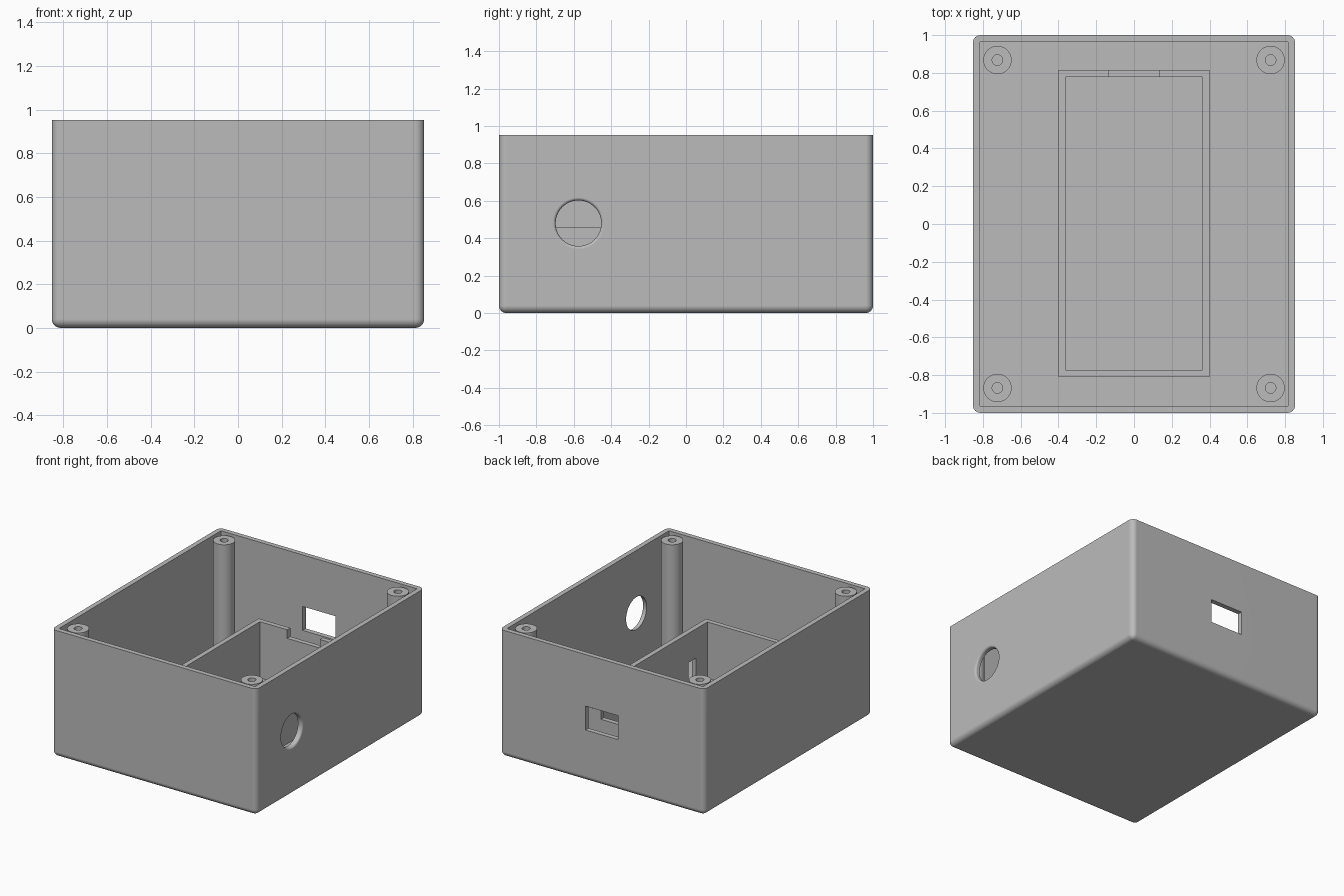
import bpy, bmesh, math
from mathutils import Matrix, Vector

if "Cube" in bpy.data.objects:
    bpy.data.objects.remove(bpy.data.objects["Cube"])

grey = bpy.data.materials.new("plain grey")
grey.use_nodes = True
colour = (0.5, 0.5, 0.5, 1)
grey.diffuse_color = colour
grey.node_tree.nodes["Principled BSDF"].inputs["Base Color"].default_value = colour

W, D, H, T = 0.853, 1.0, 0.953, 0.037   # half width, half depth, height, wall


def add(name, bm):
    bmesh.ops.recalc_face_normals(bm, faces=bm.faces)
    mesh = bpy.data.meshes.new(name)
    bm.to_mesh(mesh)
    bm.free()
    mesh.materials.append(grey)
    ob = bpy.data.objects.new(name, mesh)
    bpy.context.collection.objects.link(ob)
    return ob


def box(name, lo, hi, rounded=0):
    lo, hi = Vector(lo), Vector(hi)
    bm = bmesh.new()
    bmesh.ops.create_cube(bm, size=1)
    for v in bm.verts:
        v.co = (lo + hi) / 2 + v.co * (hi - lo)
    if rounded:   # every edge except the open top rim
        edges = [e for e in bm.edges if min(v.co.z for v in e.verts) < hi.z - 0.01]
        bmesh.ops.bevel(bm, geom=edges, offset=rounded, segments=6,
                        profile=0.5, affect='EDGES')
    return add(name, bm)


def lathe(name, profile, matrix):
    """Solid of revolution from (radius, height) points, capped at both ends."""
    n = 48
    bm = bmesh.new()
    rings = [[bm.verts.new((r * math.cos(2 * math.pi * i / n),
                            r * math.sin(2 * math.pi * i / n), z))
              for i in range(n)] for r, z in profile]
    for a, b in zip(rings, rings[1:]):
        for i in range(n):
            j = (i + 1) % n
            bm.faces.new((a[i], a[j], b[j], b[i]))
    bm.faces.new(rings[0])
    bm.faces.new(rings[-1])
    bm.transform(matrix)
    return add(name, bm)


def cut(ob, *cutters):
    bpy.context.view_layer.objects.active = ob
    for c in cutters:
        m = ob.modifiers.new("cut", 'BOOLEAN')
        m.operation, m.solver, m.object = 'DIFFERENCE', 'EXACT', c
        bpy.ops.object.modifier_apply(modifier=m.name)
        bpy.data.objects.remove(c)


def finish(ob):
    bpy.ops.object.select_all(action='DESELECT')
    ob.select_set(True)
    bpy.context.view_layer.objects.active = ob
    bpy.ops.object.shade_smooth_by_angle(angle=math.radians(30))
    m = ob.modifiers.new("even shading", 'WEIGHTED_NORMAL')
    m.keep_sharp = True


# Outer shell with cavity, back socket slot and filleted round side hole
shell = box("outer_shell", (-W, -D, 0), (W, D, H), 0.04)
cavity = box("cavity", (T - W, T - D, T), (W - T, D - T, H + 0.1))
slot = box("slot", (-0.136, D - 0.1, 0.385), (0.136, D + 0.1, 0.565))
radius, fillet = 0.122, 0.016
profile = [(radius, -0.1)]
for k in range(7):
    a = math.pi / 2 * k / 6
    profile.append((radius + fillet * (1 - math.cos(a)), fillet * (math.sin(a) - 1)))
profile.append((radius + fillet, 0.05))
side = Matrix.Translation((W, -0.575, 0.48)) @ Matrix.Rotation(math.pi / 2, 4, 'Y')
cut(shell, cavity, slot, lathe("side_hole", profile, side))
finish(shell)

# Inner compartment with a notched back wall and a cable slit
x, y0, y1, top = 0.4, -0.81, 0.816, 0.46
tray = box("inner_compartment", (-x, y0, T - 0.01), (x, y1, top))
cut(tray,
    box("tray_cavity", (T - x, y0 + T, 0), (x - T, y1 - T, top + 0.1)),
    box("notch", (-0.136, y1 - 0.06, 0.395), (0.136, y1 + 0.1, top + 0.1)),
    box("cable_slit", (x - 0.06, -0.64, T), (x + 0.1, -0.55, 0.24)))
finish(tray)

# Four hollow screw posts
for sx, side_name in ((-1, "right"), (1, "left")):
    for sy, end_name in ((-1, "front"), (1, "back")):
        place = Matrix.Translation((sx * 0.723, sy * 0.868, 0))
        post = lathe(f"screw_post_{end_name}_{side_name}",
                     [(0.075, T - 0.01), (0.075, 0.943)], place)
        cut(post, lathe("bore", [(0.028, T + 0.01), (0.028, H + 0.1)], place))
        finish(post)
